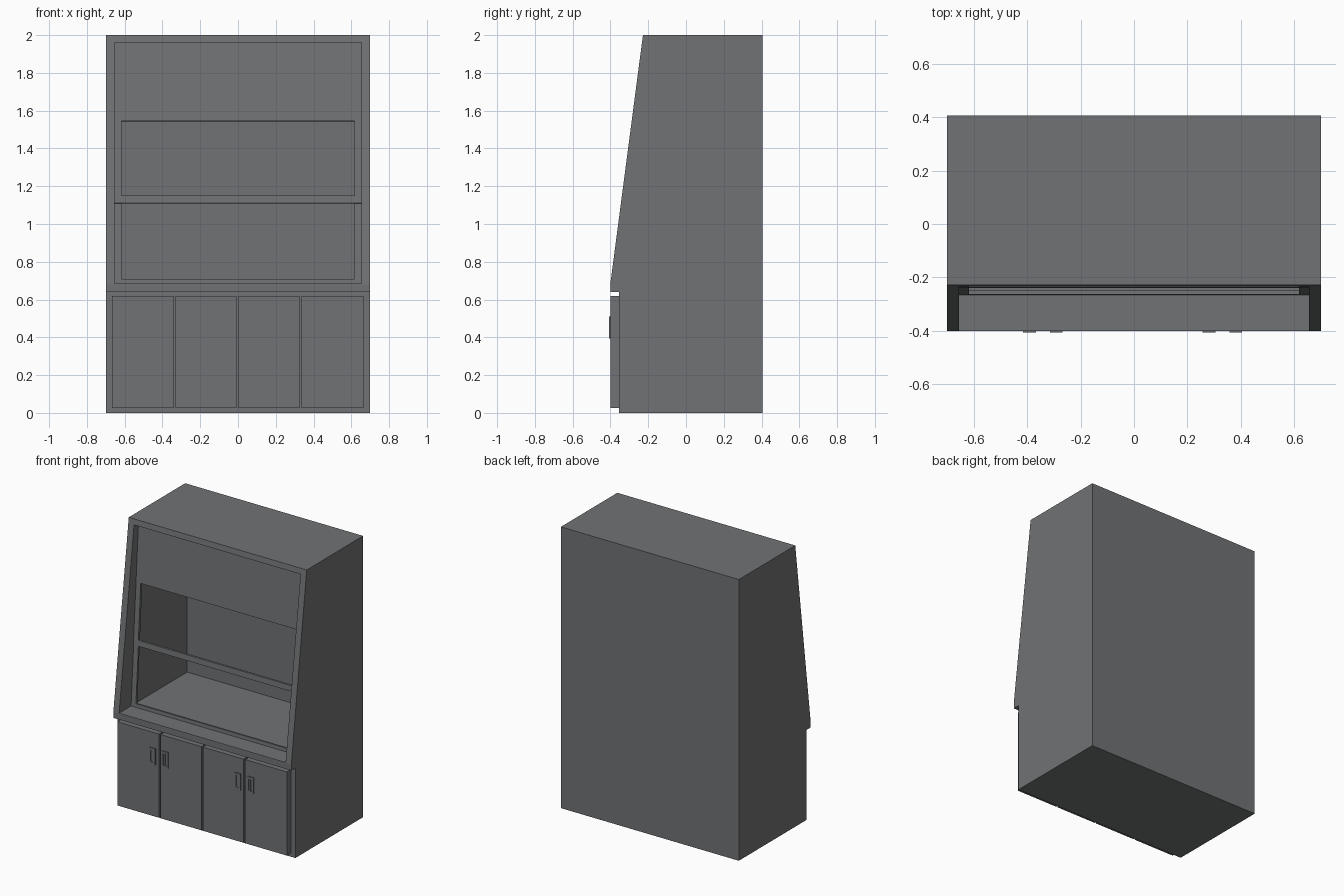
import bpy, bmesh

if "Cube" in bpy.data.objects:
    bpy.data.objects.remove(bpy.data.objects["Cube"])

grey = bpy.data.materials.new("slate grey")
grey.diffuse_color = (0.165, 0.17, 0.175, 1)
grey.use_nodes = True
grey.node_tree.nodes["Principled BSDF"].inputs["Base Color"].default_value = grey.diffuse_color


def make_object(name, bm):
    bmesh.ops.recalc_face_normals(bm, faces=bm.faces)
    return link(name, bm)


def link(name, bm):
    me = bpy.data.meshes.new(name)
    bm.to_mesh(me)
    bm.free()
    me.materials.append(grey)
    ob = bpy.data.objects.new(name, me)
    bpy.context.collection.objects.link(ob)
    return ob


def box(name, x0, x1, y0, y1, z0, z1):
    bm = bmesh.new()
    bmesh.ops.create_cube(bm, size=1)
    for v in bm.verts:
        v.co.x = x0 if v.co.x < 0 else x1
        v.co.y = y0 if v.co.y < 0 else y1
        v.co.z = z0 if v.co.z < 0 else z1
    return make_object(name, bm)


def plate(name, xs, zs, hole, front, thick):
    """Front-facing plate from a grid of cells, with one cell left open."""
    bm = bmesh.new()
    grid = [[bm.verts.new((x, front(z), z)) for x in xs] for z in zs]
    for j in range(len(zs) - 1):
        for i in range(len(xs) - 1):
            if (i, j) != hole:
                bm.faces.new((grid[j][i], grid[j][i + 1],
                              grid[j + 1][i + 1], grid[j + 1][i]))
    loose = [v for v in bm.verts if not v.link_faces]
    bmesh.ops.delete(bm, geom=loose, context='VERTS')
    ob = link(name, bm)
    mod = ob.modifiers.new("thickness", 'SOLIDIFY')
    mod.thickness, mod.offset = thick, -1
    return ob


# Cabinet body: side profile extruded across the width
profile = [(0.406, 0), (0.406, 2), (-0.228, 2), (-0.401, 0.68),
           (-0.401, 0.64), (-0.355, 0.64), (-0.355, 0)]
bm = bmesh.new()
left = [bm.verts.new((-0.7, y, z)) for y, z in profile]
right = [bm.verts.new((0.7, y, z)) for y, z in profile]
bm.faces.new(left)
bm.faces.new(right)
for i in range(len(profile)):
    k = (i + 1) % len(profile)
    bm.faces.new((left[i], left[k], right[k], right[i]))
body = make_object("cabinet_body", bm)

# Working chamber cut into the sloped front
cutter = box("chamber_cutter", -0.655, 0.655, -0.6, 0.364, 0.685, 1.96)
cutter.hide_render = True
mod = body.modifiers.new("chamber", 'BOOLEAN')
mod.operation, mod.object, mod.solver = 'DIFFERENCE', cutter, 'EXACT'
bpy.context.view_layer.objects.active = body
bpy.ops.object.modifier_apply(modifier=mod.name)
bpy.data.objects.remove(cutter)


# Sloped window plane inside the chamber
def slope(z):
    return -0.266 + 0.068 * (z - 0.685)


cols = [-0.655, -0.618, 0.618, 0.655]
# lower surround is open at the top, so only the sill and two posts remain
plate("lower_window_surround", cols, [0.685, 0.71, 1.11], (1, 1), slope, 0.015)
plate("upper_sash_and_panel", cols, [1.11, 1.15, 1.545, 1.96], (1, 1),
      lambda z: slope(z) - 0.003, 0.018)

# Four cupboard doors, each with a framed handle and a grip bar
doors = [(-0.668, -0.342, -0.391), (-0.330, -0.008, -0.291),
         (0.003, 0.325, 0.281), (0.336, 0.664, 0.381)]
for n, (x0, x1, hx) in enumerate(doors, 1):
    box(f"door_{n}", x0, x1, -0.4, -0.355, 0.025, 0.62)
    plate(f"handle_frame_{n}", [hx - 0.024, hx - 0.013, hx + 0.013, hx + 0.024],
          [0.395, 0.41, 0.495, 0.51], (1, 1), lambda z: -0.407, 0.007)
    s = 1 if n % 2 else -1
    box(f"handle_grip_{n}", hx + s * 0.004 - 0.006, hx + s * 0.004 + 0.006,
        -0.406, -0.4, 0.41, 0.495)
